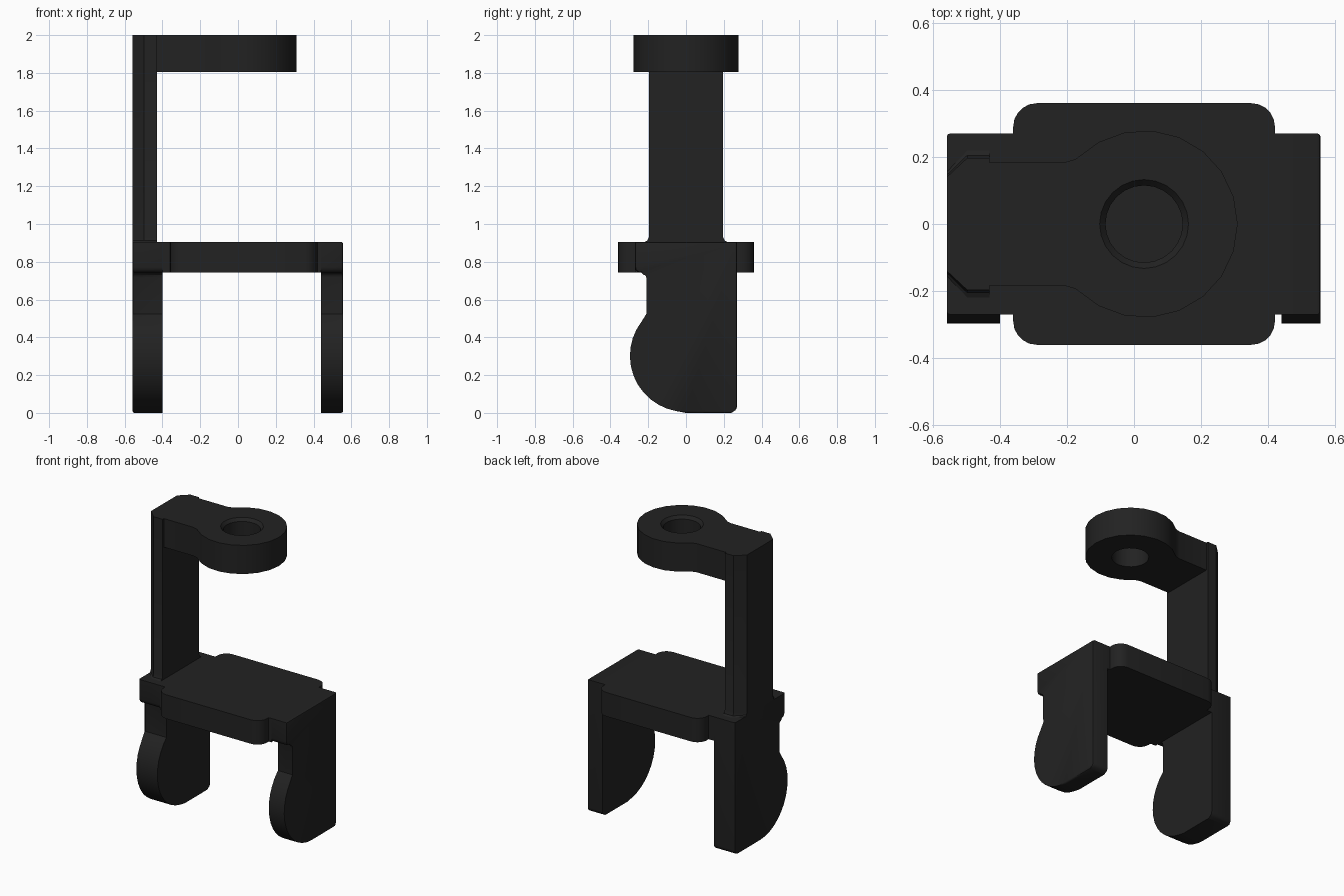
import bpy, bmesh
from math import cos, sin, radians

if "Cube" in bpy.data.objects:
    bpy.data.objects.remove(bpy.data.objects["Cube"])

dark = bpy.data.materials.new("dark_metal")
dark.diffuse_color = (0.016, 0.016, 0.016, 1)
dark.use_nodes = True
dark.node_tree.nodes["Principled BSDF"].inputs["Base Color"].default_value = dark.diffuse_color


def arc(cx, cy, r, a0, a1, n):
    """Points on an arc, angles in degrees."""
    angles = [radians(a0 + (a1 - a0) * i / n) for i in range(n + 1)]
    return [(cx + r * cos(a), cy + r * sin(a)) for a in angles]


def loft(name, rings, bevel=None):
    """Closed solid through matching rings; bevel = (edge test, width)."""
    bm = bmesh.new()
    loops = [[bm.verts.new(p) for p in ring] for ring in rings]
    n = len(loops[0])
    for a, b in zip(loops, loops[1:]):
        for i in range(n):
            j = (i + 1) % n
            bm.faces.new((a[i], a[j], b[j], b[i]))
    bm.faces.new(loops[0][::-1])
    bm.faces.new(loops[-1])
    if bevel:
        test, width = bevel
        edges = [e for e in bm.edges if test(*[v.co for v in e.verts])]
        bmesh.ops.bevel(bm, geom=edges, offset=width, segments=2,
                        profile=0.5, affect='EDGES')
    bmesh.ops.recalc_face_normals(bm, faces=bm.faces[:])
    mesh = bpy.data.meshes.new(name)
    bm.to_mesh(mesh)
    bm.free()
    ob = bpy.data.objects.new(name, mesh)
    bpy.context.collection.objects.link(ob)
    mesh.materials.append(dark)
    return ob


def flat(outline, z, s=1.0):
    return [(x, y * s, z) for x, y in outline]


def smooth(ob):
    bpy.ops.object.select_all(action='DESELECT')
    ob.select_set(True)
    bpy.context.view_layer.objects.active = ob
    bpy.ops.object.shade_smooth_by_angle(angle=radians(30))


# Middle plate: wide rounded body with a narrower tab at each end
half = [(-0.40, 0.27), (-0.36, 0.27)]
half += arc(-0.29, 0.29, 0.07, 180, 90, 5)
half += arc(0.35, 0.29, 0.07, 90, 0, 5)
half += [(0.42, 0.27), (0.44, 0.27)]
plate_outline = half + [(x, -y) for x, y in reversed(half)]
plate = loft("plate", [flat(plate_outline, z) for z in (0.742, 0.905)])

# Legs: side profile (y, z) with a round heel towards the front
leg_profile = arc(0.24, 0.035, 0.03, 0, -90, 4)
leg_profile += arc(0.0, 0.302, 0.297, -90, -228, 14)
leg_profile += arc(-0.225, 0.717, 0.025, 0, 90, 3)
leg_profile += arc(-0.24, 0.772, 0.03, -90, -180, 3)
leg_profile += [(-0.27, 0.905), (0.27, 0.905)]
zmin = min(z for y, z in leg_profile)
leg_profile = [(y, 0.0 if z < zmin + 1e-4 else z) for y, z in leg_profile]


def leg(name, inner, outer, bevel_top):
    def on_rim(a, b):
        rim = abs(a.x - outer) < 1e-4 and abs(b.x - outer) < 1e-4
        return rim and (bevel_top or min(a.z, b.z) < 0.9)
    return loft(name, [[(x, y, z) for y, z in leg_profile]
                       for x in (inner, outer)], (on_rim, 0.01))


left_leg = leg("left_leg", -0.40, -0.558, False)
right_leg = leg("right_leg", 0.44, 0.556, True)

# Upright post: chamfered outer corners, small flare at its foot
post_outline = [(-0.43, -0.197), (-0.43, 0.197), (-0.497, 0.197),
                (-0.558, 0.14), (-0.558, -0.14), (-0.497, -0.197)]
post = loft("post", [flat(post_outline, z, s) for z, s in
                     ((0.905, 1.11), (0.912, 1.04), (0.93, 1.0), (2.0, 1.0))])

# Top arm ending in a round eye
neck = [(-0.43, -0.183), (-0.21, -0.183), (-0.175, -0.193)]
arm_outline = neck + arc(0.03, 0, 0.279, -119, 119, 14)
arm_outline += [(x, -y) for x, y in reversed(neck)]
arm = loft("arm", [flat(arm_outline, z) for z in (1.805, 2.0)])

# Bore through the eye, countersunk at the top
rings = [(1.7, 0.115), (1.98, 0.115), (2.02, 0.15)]
cutter = loft("bore_cutter", [flat(arc(0.03, 0, r, 0, 345, 23), z)
                              for z, r in rings])
cutter.hide_render = True
bore = arm.modifiers.new("bore", 'BOOLEAN')
bore.operation = 'DIFFERENCE'
bore.solver = 'EXACT'
bore.object = cutter
bpy.ops.object.select_all(action='DESELECT')
bpy.context.view_layer.objects.active = arm
arm.select_set(True)
bpy.ops.object.modifier_apply(modifier="bore")
bpy.data.objects.remove(cutter, do_unlink=True)

for part in (plate, left_leg, right_leg, post, arm):
    smooth(part)
